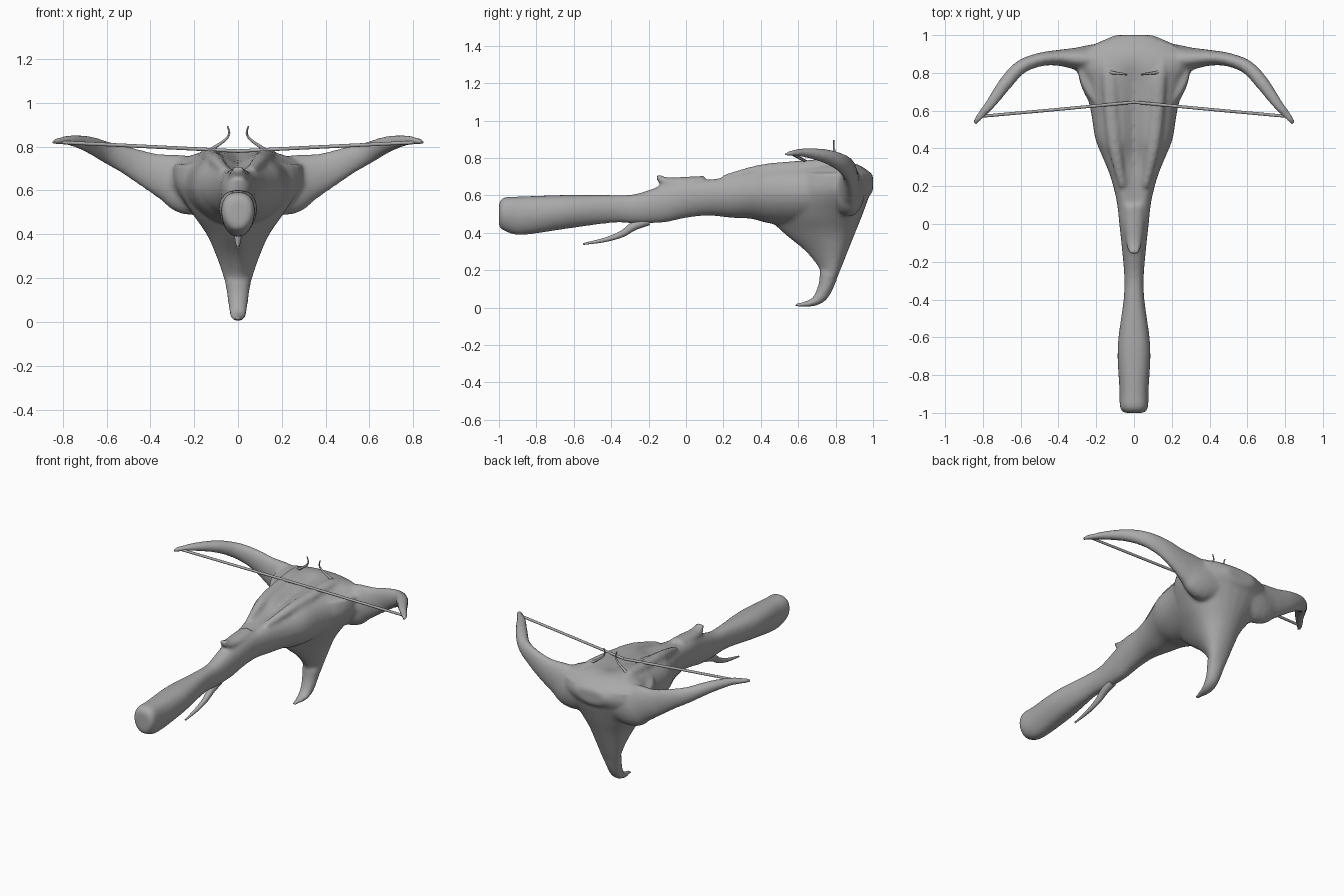
import bpy, bmesh, math
from mathutils import Vector

cube = bpy.data.objects.get("Cube")
if cube:
    bpy.data.objects.remove(cube)


def make_material(name, value):
    mat = bpy.data.materials.new(name)
    mat.use_nodes = True
    colour = (value, value, value, 1)
    mat.diffuse_color = colour
    mat.node_tree.nodes["Principled BSDF"].inputs["Base Color"].default_value = colour
    return mat


GREY = make_material("bone grey", 0.4)


def refine(stations, steps=4):
    """Catmull-Rom interpolation between rows of numbers."""
    pts = [Vector(s) for s in stations]
    out = []
    for i in range(len(pts) - 1):
        p0, p1, p2, p3 = pts[max(i - 1, 0)], pts[i], pts[i + 1], pts[min(i + 2, len(pts) - 1)]
        for k in range(steps):
            t = k / steps
            out.append(p1 + (p2 - p0) * (t / 2) + (p0 * 2 - p1 * 5 + p2 * 4 - p3) * (t * t / 2)
                       + (p1 * 3 - p0 - p2 * 3 + p3) * (t ** 3 / 2))
    return out + [pts[-1]]


def skin(bm, rings):
    """Closed skin over a list of point rings."""
    loops = [[bm.verts.new(p) for p in ring] for ring in rings]
    n = len(loops[0])
    for a, b in zip(loops, loops[1:]):
        for i in range(n):
            j = (i + 1) % n
            bm.faces.new((a[i], a[j], b[j], b[i]))
    bm.faces.new(loops[0][::-1])
    bm.faces.new(loops[-1])


def power(v, e):
    return math.copysign(abs(v) ** e, v)


def angles(n=32):
    return [2 * math.pi * i / n for i in range(n)]


def tube(bm, stations):
    """Tube along x, y, z stations with a level radius and an upright radius."""
    rows = refine(stations)
    rings = []
    for i, r in enumerate(rows):
        c = Vector(r[:3])
        d = Vector(rows[min(i + 1, len(rows) - 1)][:3]) - Vector(rows[max(i - 1, 0)][:3])
        d.normalize()
        side = d.cross(Vector((0, 0, 1)))
        if side.length < 0.2:
            side = Vector((1, 0, 0))
        side.normalize()
        up = side.cross(d)
        rings.append([c + side * math.cos(a) * max(r[3], .003) + up * math.sin(a) * max(r[4], .003)
                      for a in angles(20)])
    skin(bm, rings)


def finish(name, bm, voxel=None):
    bmesh.ops.recalc_face_normals(bm, faces=bm.faces)
    me = bpy.data.meshes.new(name)
    bm.to_mesh(me)
    bm.free()
    ob = bpy.data.objects.new(name, me)
    bpy.context.collection.objects.link(ob)
    bpy.ops.object.select_all(action="DESELECT")
    bpy.context.view_layer.objects.active = ob
    ob.select_set(True)
    if voxel:
        mod = ob.modifiers.new("fuse", "REMESH")
        mod.mode = "VOXEL"
        mod.voxel_size = voxel
        bpy.ops.object.modifier_apply(modifier=mod.name)
        mod = ob.modifiers.new("soften", "SMOOTH")
        mod.factor = 0.5
        mod.iterations = 8
        bpy.ops.object.modifier_apply(modifier=mod.name)
    ob.data.materials.clear()
    ob.data.materials.append(GREY)
    bpy.ops.object.shade_smooth_by_angle(angle=math.radians(50))
    return ob


body = bmesh.new()

# Stock and head: y, half width, bottom, top, groove depth
stock = [(-1, .055, .43, .56, 0), (-.97, .075, .41, .59, 0), (-.88, .077, .388, .594, 0),
         (-.65, .087, .42, .602, 0), (-.4, .055, .453, .602, 0), (-.27, .052, .45, .607, 0),
         (-.12, .065, .455, .655, 0), (0, .078, .48, .69, .01), (.12, .092, .492, .70, .02),
         (.25, .125, .48, .72, .03), (.35, .165, .475, .735, .04), (.45, .205, .45, .765, .05),
         (.6, .23, .44, .775, .04), (.75, .27, .46, .785, .03), (.85, .32, .50, .785, .01),
         (.93, .25, .55, .76, 0), (1, .1, .62, .71, 0)]
rings = []
for y, w, lo, hi, groove in refine(stock):
    mid, half = (lo + hi) / 2, (hi - lo) / 2
    ring = []
    for a in angles():
        x = power(math.cos(a), .8) * w
        z = mid + power(math.sin(a), .8) * half
        if math.sin(a) > 0:
            z -= groove * math.exp(-(x / .05) ** 2)
        else:
            x *= 1 + .25 * math.sin(a)
        ring.append((x, y, z))
    rings.append(ring)
skin(body, rings)

# Hooked fin, widest toward its back: height, front y, back y, half width
fin = [(.72, .5, .99, .30), (.62, .43, .985, .29), (.5, .43, .945, .215), (.4, .52, .905, .145),
       (.3, .64, .865, .10), (.2, .715, .825, .066), (.12, .71, .79, .048)]
rings = []
for z, front, back, w in refine(fin):
    ring = []
    for a in angles():
        t = (1 + math.sin(a)) / 2
        ring.append((math.cos(a) * w * (.55 + .75 * t), front + (back - front) * t, z))
    rings.append(ring)
skin(body, rings)
tube(body, [(0, .765, .18, .058, .05), (0, .75, .12, .05, .042), (0, .72, .06, .042, .035),
            (0, .67, .025, .034, .02), (0, .58, .012, .012, .008)])

for s in (-1, 1):
    # Curved bow limb
    tube(body, [(0, .87, .66, .10, .10), (s * .2, .87, .625, .085, .14), (s * .3, .875, .655, .06, .115),
                (s * .4, .88, .69, .042, .085), (s * .5, .87, .735, .036, .065),
                (s * .6, .83, .775, .037, .05), (s * .68, .745, .81, .037, .038),
                (s * .76, .635, .828, .028, .025), (s * .82, .565, .825, .02, .016),
                (s * .845, .53, .82, .012, .01)])
    # Raised ridge beside the groove
    tube(body, [(s * .06, .2, .69, .02, .02), (s * .1, .4, .735, .035, .03),
                (s * .12, .6, .755, .04, .03), (s * .13, .78, .77, .04, .025),
                (s * .16, .88, .75, .02, .02)])

# Upturned spur
tube(body, [(0, .1, .675, .05, .03), (0, 0, .672, .05, .028), (0, -.08, .668, .045, .028),
            (0, -.13, .682, .036, .022), (0, -.152, .708, .026, .012)])
finish("stock_and_bow", body, .011)

# Trigger
bm = bmesh.new()
tube(bm, [(0, -.2, .465, .025, .025), (0, -.28, .435, .023, .023), (0, -.34, .395, .017, .018),
          (0, -.43, .363, .012, .012), (0, -.55, .34, .005, .005)])
finish("trigger", bm)

# Thin horns on the head
for s, label in ((1, "left"), (-1, "right")):
    bm = bmesh.new()
    tube(bm, [(s * .15, .81, .765, .012, .012), (s * .11, .80, .795, .008, .008),
              (s * .06, .795, .83, .006, .006), (s * .04, .79, .86, .005, .005),
              (s * .048, .79, .895, .003, .003)])
    finish(label + "_horn", bm)

# Bowstring
bm = bmesh.new()
for s in (-1, 1):
    tube(bm, [(0, .645, .78, .008, .008), (s * .4, .607, .80, .008, .008), (s * .81, .57, .82, .008, .008)])
finish("bowstring", bm)
